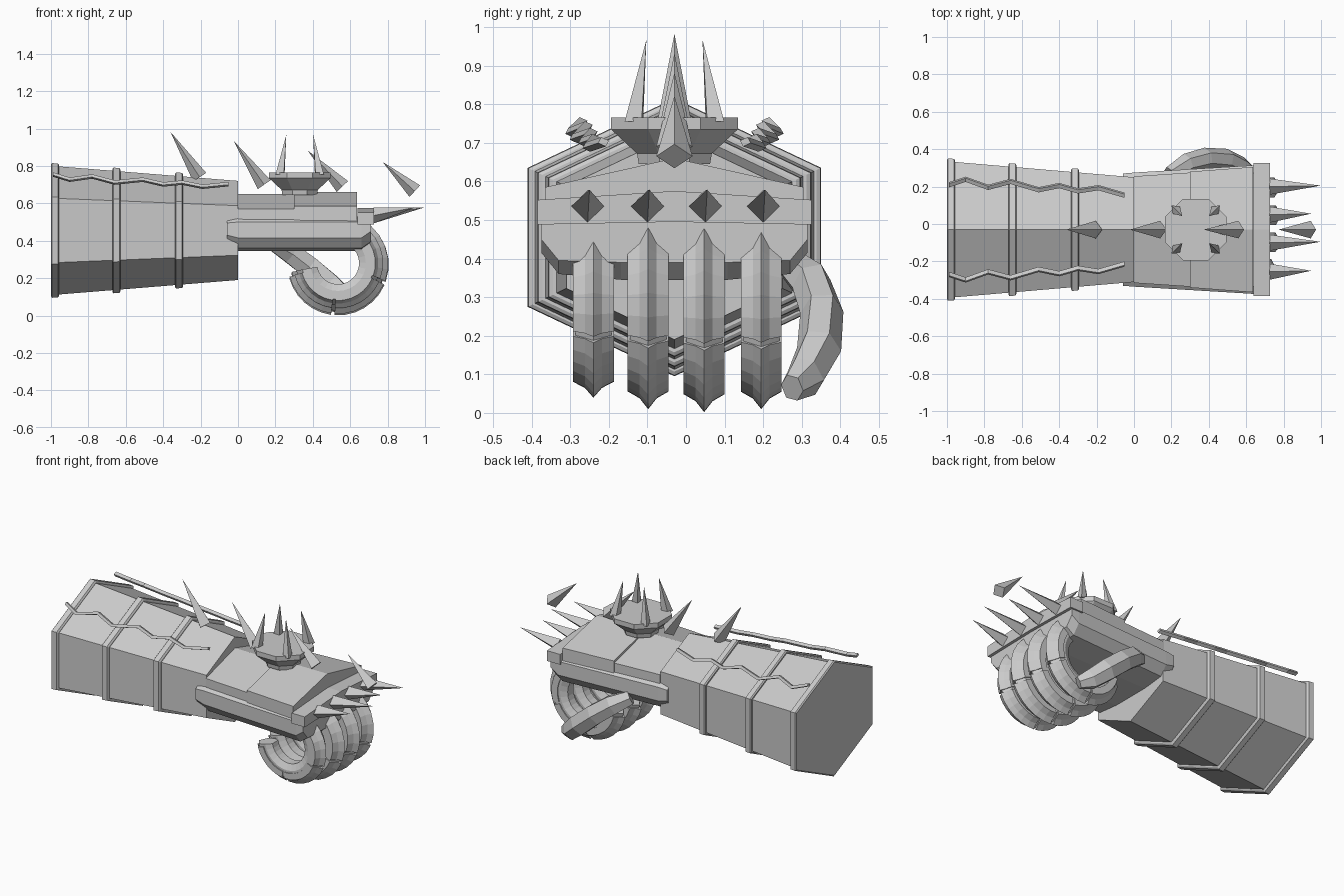
import bpy, bmesh, math
from mathutils import Vector

if "Cube" in bpy.data.objects:
    bpy.data.objects.remove(bpy.data.objects["Cube"])

MID = -0.03  # the gauntlet's centre line in y
grey = bpy.data.materials.new("plain_grey")
grey.diffuse_color = (0.6, 0.6, 0.6, 1)
grey.use_nodes = True
grey.node_tree.nodes["Principled BSDF"].inputs["Base Color"].default_value = grey.diffuse_color


def loft(name, rings):
    """Skin a list of equal-length point rings and cap both ends."""
    bm = bmesh.new()
    rows = [[bm.verts.new(p) for p in ring] for ring in rings]
    n = len(rows[0])
    for a, b in zip(rows, rows[1:]):
        for i in range(n):
            j = (i + 1) % n
            bm.faces.new((a[i], a[j], b[j], b[i]))
    bm.faces.new(rows[0])
    bm.faces.new(rows[-1])
    bmesh.ops.recalc_face_normals(bm, faces=bm.faces)
    mesh = bpy.data.meshes.new(name)
    bm.to_mesh(mesh)
    bm.free()
    mesh.materials.append(grey)
    obj = bpy.data.objects.new(name, mesh)
    bpy.context.collection.objects.link(obj)
    return obj


def spike(name, base, tip, wide, deep):
    """Four-sided spike with a diamond base, corners along 'wide' and 'deep'."""
    base, tip = Vector(base), Vector(tip)
    w, d = Vector(wide), Vector(deep)
    ring = [base + w, base + d, base - w, base - d]
    return loft(name, [ring, [tip + (p - base) * 0.01 for p in ring]])


def hexagon(x, r):
    """Point-up hexagon, stretched sideways."""
    return [(x, MID + 1.22 * r * math.sin(math.radians(60 * k)),
             0.455 + r * math.cos(math.radians(60 * k))) for k in range(6)]


def section(x, half):
    """Mirror a half outline of (y, z) points, top centre to bottom centre."""
    full = half + [(-y, z) for y, z in reversed(half) if y > 0]
    return [(x, MID + y, z) for y, z in full]


# Forearm sleeve and its raised bands
loft("forearm", [hexagon(-0.99, 0.345), hexagon(0, 0.265)])
for x, r in ((-0.978, 0.36), (-0.65, 0.336), (-0.315, 0.31)):
    loft("forearm_band", [hexagon(x - 0.022, r - 0.008), hexagon(x - 0.016, r),
                          hexagon(x + 0.016, r - 0.002), hexagon(x + 0.022, r - 0.012)])

# Zigzag rods floating above the sleeve
zig = [(-0.99, 0.0), (-0.9, 0.045), (-0.78, -0.005), (-0.66, 0.045), (-0.51, -0.005),
       (-0.4, 0.032), (-0.3, 0.0), (-0.19, 0.03), (-0.05, -0.015)]
for side in (1, -1):
    rings = []
    for x, s in zig:
        t = (x + 1) / 0.95
        y, z = 0.24 - 0.045 * t + 0.75 * s, 0.755 - 0.06 * t - 0.5 * s
        rings.append([(x, MID + side * (y + a), z + b) for a, b in
                      ((0.014, -0.003), (0.006, 0.012), (-0.014, 0.003), (-0.006, -0.012))])
    loft("zigzag_rod", rings)

# Palm slab with bevelled sides
def palm(x, w, top, low, bottom):
    return section(x, [(0, top), (w - 0.04, top), (w, top - 0.03), (w, low),
                       (w - 0.045, low - 0.055), (w * 0.4, bottom), (0, bottom)])

loft("palm", [palm(-0.06, 0.3, 0.525, 0.43, 0.375), palm(0.0, 0.305, 0.53, 0.415, 0.345),
              palm(0.66, 0.345, 0.53, 0.415, 0.345), palm(0.71, 0.345, 0.53, 0.45, 0.39)])

# Ridged back of the hand in two overlapping plates
for name, x0, x1, w0, w1, apex, eave in (("rear_back_plate", 0, 0.3, 0.285, 0.305, 0.65, 0.57),
                                         ("front_back_plate", 0.3, 0.635, 0.31, 0.335, 0.66, 0.585)):
    loft(name, [section(x, [(0, apex), (w, eave), (w, 0.5), (0, 0.5)])
                for x, w in ((x0, w0), (x1, w1))])

# Knuckle guard with its row of spikes
loft("knuckle_guard", [section(x, [(0, 0.575), (0.355, 0.552), (0.355, 0.488), (0, 0.495)])
                       for x in (0.638, 0.728)])
for y, tip in ((-0.255, 0.945), (-0.1, 0.995), (0.05, 0.945), (0.2, 0.995)):
    spike("knuckle_spike", (0.725, y, 0.535), (tip, y + 0.005, 0.578), (0, 0.043, 0), (0, 0, 0.042))

# Faceted crown plate and its four upright spikes
def crown(r, z, cx=0.33):
    pts = []
    for k in range(4):
        for da in (-22.5, 22.5):
            a = math.radians(90 * k + da)
            pts.append((cx + r * math.cos(a), MID + r * math.sin(a), z))
    return pts

loft("crown_plate", [crown(0.1, 0.645), crown(0.105, 0.672), crown(0.178, 0.735), crown(0.178, 0.765)])
for sx in (-1, 1):
    for sy in (-1, 1):
        spike("crown_spike", (0.33 + sx * 0.105, MID + sy * 0.105, 0.755),
              (0.33 + sx * 0.072, MID + sy * 0.073, 0.965),
              (0.024, 0.024 * sx * sy, 0), (0.02, -0.02 * sx * sy, 0))

# Large spikes floating along the centre line
for bx, bz, tx, tz in ((-0.205, 0.74, -0.36, 0.98), (0.14, 0.7, -0.02, 0.93),
                       (0.558, 0.69, 0.375, 0.88), (0.945, 0.665, 0.775, 0.82)):
    axis = Vector((tx - bx, 0, tz - bz)).normalized()
    spike("ridge_spike", (bx, MID, bz), (tx, MID, tz), (0, 0.047, 0),
          Vector((axis.z, 0, -axis.x)) * 0.042)

# Curled fingers: a core arc with three raised outer plates each
def finger_arc(name, y, cz, scale, a0, a1, steps, profile):
    rings = []
    for i in range(steps + 1):
        a = math.radians(a0 + (a1 - a0) * i / steps)
        rings.append([(0.535 + scale * r * math.cos(a), y + dy, cz + scale * r * math.sin(a))
                      for r, dy in profile])
    loft(name, rings)

core = [(0.125, -0.028), (0.125, 0.028), (0.165, 0.047), (0.215, 0.047),
        (0.252, 0.0), (0.215, -0.047), (0.165, -0.047)]
plate = [(0.18, -0.053), (0.18, 0.053), (0.222, 0.053), (0.24, 0.022),
         (0.268, 0.0), (0.24, -0.022), (0.222, -0.053)]
for y, cz, scale in ((-0.24, 0.28, 0.9), (-0.098, 0.277, 1), (0.047, 0.272, 1.01), (0.195, 0.272, 0.98)):
    finger_arc("finger", y, cz, scale, 68, -170, 18, core)
    for a0, a1 in ((62, -20), (-24, -94), (-98, -165)):
        finger_arc("finger_plate", y, cz, scale, a0, a1, 6, plate)

# Thumb sweeping down beside the fingers
path = [Vector(p) for p in ((0.19, 0.27, 0.385), (0.28, 0.325, 0.335), (0.38, 0.352, 0.26),
                            (0.49, 0.345, 0.165), (0.57, 0.31, 0.095), (0.63, 0.275, 0.065))]
sizes = (0.045, 0.062, 0.066, 0.068, 0.06, 0.038)
rings = []
for i, p in enumerate(path):
    along = (path[min(i + 1, 5)] - path[max(i - 1, 0)]).normalized()
    out = along.cross(Vector((0.5, 0, 0.85))).normalized()
    up = out.cross(along)
    rings.append([p + sizes[i] * (out * math.cos(k * math.pi / 3) * 0.85 + up * math.sin(k * math.pi / 3))
                  for k in range(6)])
loft("thumb", rings)
